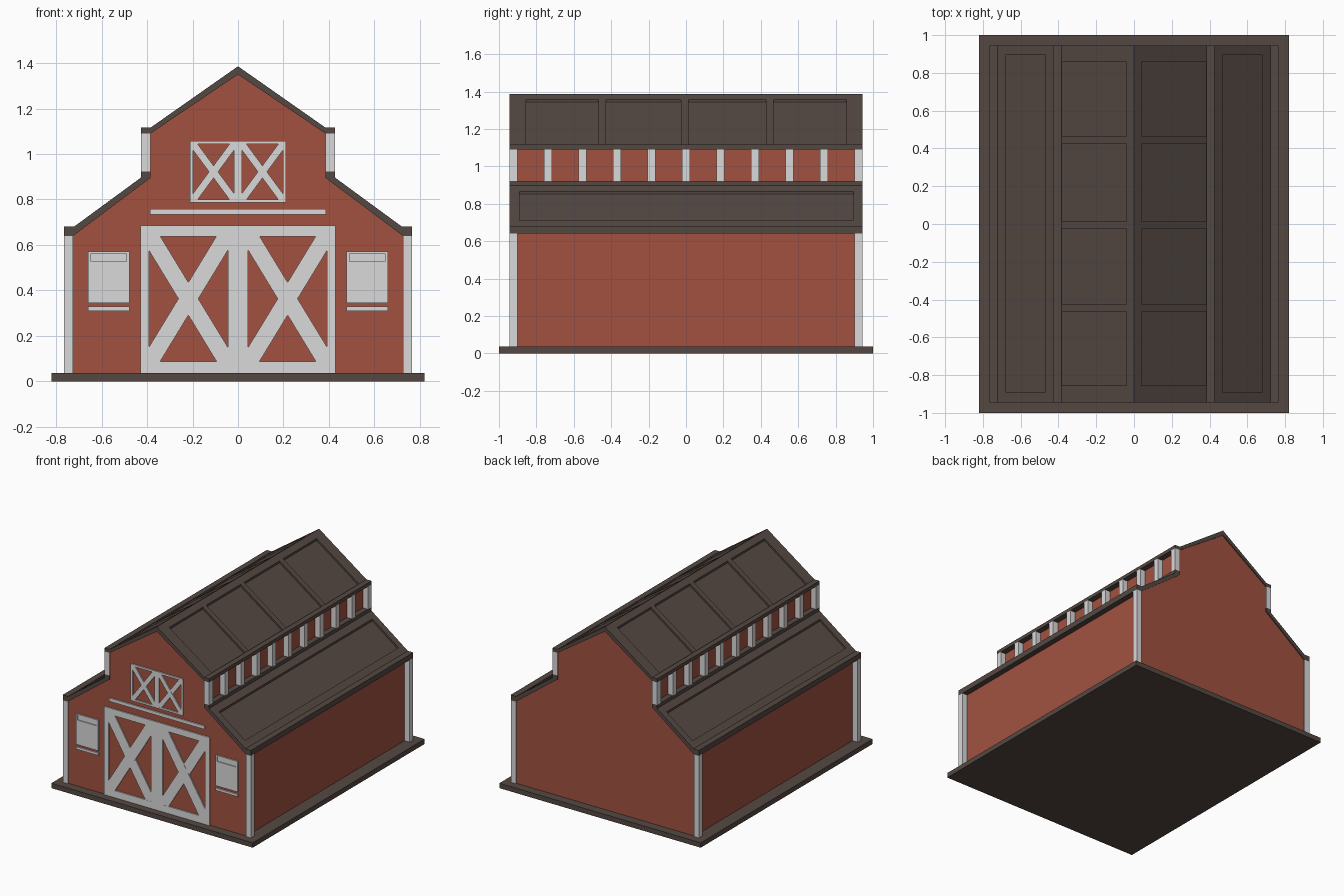
import bpy
import bmesh

if "Cube" in bpy.data.objects:
    bpy.data.objects.remove(bpy.data.objects["Cube"], do_unlink=True)


def material(name, rgb):
    m = bpy.data.materials.new(name)
    m.use_nodes = True
    m.diffuse_color = (*rgb, 1)
    bsdf = next(n for n in m.node_tree.nodes if n.type == 'BSDF_PRINCIPLED')
    bsdf.inputs["Base Color"].default_value = (*rgb, 1)
    bsdf.inputs["Roughness"].default_value = 0.9
    return m


RED = material("barn red", (0.36, 0.083, 0.052))
TRIM = material("pale grey trim", (0.70, 0.70, 0.70))
DARK = material("dark brown roofing", (0.09, 0.065, 0.055))


def prism(bm, profile, y0, y1):
    """Extrude an x-z outline from y0 to y1."""
    face = bm.faces.new([bm.verts.new((x, y0, z)) for x, z in profile])
    out = bmesh.ops.extrude_face_region(bm, geom=[face])
    verts = [g for g in out["geom"] if isinstance(g, bmesh.types.BMVert)]
    bmesh.ops.translate(bm, verts=verts, vec=(0, y1 - y0, 0))


def rect(x0, x1, z0, z1):
    return [(x0, z0), (x1, z0), (x1, z1), (x0, z1)]


def part(name, mat, pieces, mirror=True):
    """One object from a list of (profile, y0, y1), mirrored across x."""
    bm = bmesh.new()
    for piece in pieces:
        prism(bm, *piece)
    bmesh.ops.recalc_face_normals(bm, faces=bm.faces)
    mesh = bpy.data.meshes.new(name)
    bm.to_mesh(mesh)
    bm.free()
    mesh.materials.append(mat)
    obj = bpy.data.objects.new(name, mesh)
    bpy.context.collection.objects.link(obj)
    if mirror:
        obj.modifiers.new("Mirror", 'MIRROR').use_axis[0] = True
    return obj


END = 0.944          # front and back of roof and posts
WALL = 0.936         # front and back of the walls
FLOOR = 0.036
DIP = 0.015          # depth of the roof panels

# Ground slab
part("base_slab", DARK, [(rect(-0.82, 0.82, 0, FLOOR), -1, 1)], mirror=False)

# Wall body with the stepped gable outline
half = [(0.725, FLOOR), (0.725, 0.648), (0.385, 0.903), (0.385, 1.098), (0, 1.358)]
outline = half + [(-x, z) for x, z in reversed(half[:-1])]
part("walls", RED, [(outline, -WALL, WALL)], mirror=False)


# Roofs: slab with a sunken band, closed into panels by ribs
def roof(name, bottom, top, band, panels):
    """top runs eave to ridge; band gives the outer and inner x of the panels."""
    (xa, za), (xb, zb) = top[2], top[3]

    def on_slope(x):
        return za + (x - xa) / (xb - xa) * (zb - za)

    hi = [(x, on_slope(x)) for x in band]
    lo = [(x, z - DIP) for x, z in hi]
    edge = top[:3] + ([hi[0]] if band[0] != xa else [])
    slab = edge + lo + [hi[1]] + top[3:] + bottom
    rib = [lo[0], hi[0], hi[1], lo[1]]
    stops = [-END] + [y for pair in panels for y in pair] + [END]
    ribs = [(rib, stops[i], stops[i + 1]) for i in range(0, len(stops), 2)]
    part(name, DARK, [(slab, -END, END)] + ribs)


roof("upper_roof",
     [(0, 1.35), (0.385, 1.09)],
     [(0.426, 1.09), (0.426, 1.116), (0.385, 1.116), (0, 1.386)],
     (0.385, 0.04),
     [(-0.855, -0.467), (-0.427, -0.027), (0.013, 0.427), (0.467, 0.857)])
roof("lower_roof",
     [(0.385, 0.923), (0.385, 0.895), (0.725, 0.64)],
     [(0.766, 0.64), (0.766, 0.68), (0.722, 0.68), (0.426, 0.897), (0.426, 0.923)],
     (0.68, 0.468),
     [(-0.89, 0.895)])

# Corner posts and the row of short posts between the roofs
POST = 0.042
part("corner_posts", TRIM,
     [(rect(0.725, 0.766, FLOOR, 0.64), y, y + POST) for y in (-END, END - POST)])
step = (2 * END - POST) / 10
part("clerestory_posts", TRIM,
     [(rect(0.385, 0.426, 0.923, 1.09), -END + i * step, -END + i * step + POST)
      for i in range(11)])


# Cross-braced doors: frame around an opening plus two diagonal boards
def braced_door(name, outer, inner, cut_x, cut_z, depth):
    x0, x1, z0, z1 = outer
    a, b, c, d = inner
    y0, y1 = -WALL - depth, -WALL
    frame = [rect(x0, a, z0, z1), rect(b, x1, z0, z1),
             rect(a, b, z0, c), rect(a, b, d, z1)]
    brace = [(a, d), (a + cut_x, d), (b, c + cut_z),
             (b, c), (b - cut_x, c), (a, d - cut_z)]
    other = [(a + b - x, z) for x, z in brace]
    pieces = [(p, y0, y1) for p in frame]
    pieces += [(brace, y0, y1), (other, y0 + 0.001, y1)]
    part(name, TRIM, pieces)


braced_door("main_doors", (0, 0.428, FLOOR, 0.685), (0.045, 0.392, 0.088, 0.638),
            0.05, 0.062, 0.009)
braced_door("loft_doors", (0, 0.212, 0.787, 1.057), (0.018, 0.197, 0.80, 1.043),
            0.02, 0.027, 0.009)

# Door track above the main doors
part("door_track", TRIM, [(rect(-0.387, 0.387, 0.734, 0.758), -WALL - 0.009, -WALL)],
     mirror=False)

# Shuttered windows with a sunken top pane and a sill
y0, y1 = -WALL - 0.009, -WALL
part("window_shutters", TRIM, [
    (rect(0.477, 0.659, 0.345, 0.526), y0, y1),
    (rect(0.477, 0.659, 0.563, 0.57), y0, y1),
    (rect(0.477, 0.49, 0.526, 0.563), y0, y1),
    (rect(0.646, 0.659, 0.526, 0.563), y0, y1),
    (rect(0.49, 0.646, 0.526, 0.563), -WALL - 0.002, y1)])
part("window_sills", TRIM, [(rect(0.477, 0.659, 0.31, 0.328), y0, y1)])
